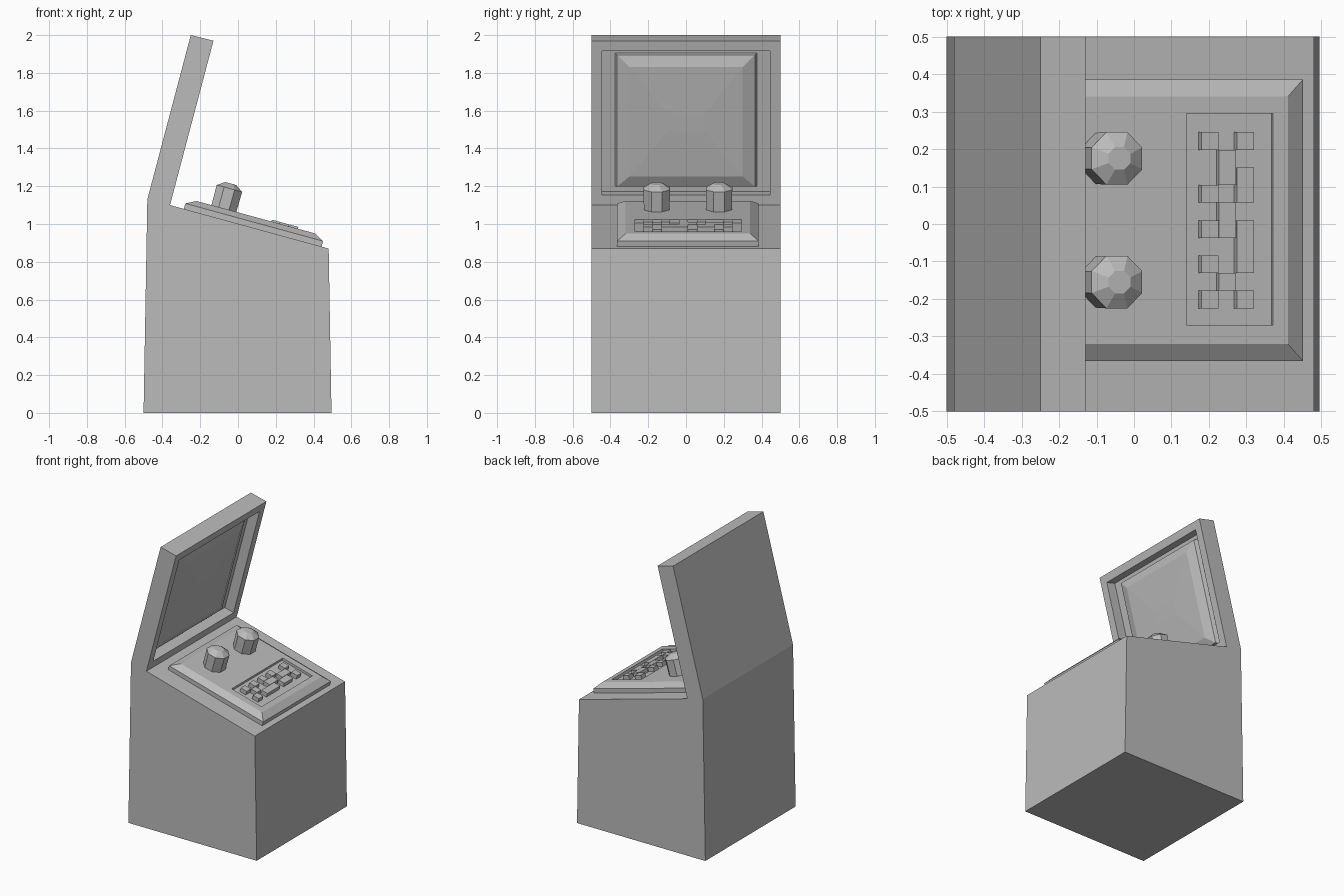
import bpy, bmesh, math
from mathutils import Matrix, Vector

cube = bpy.data.objects.get("Cube")
if cube:
    bpy.data.objects.remove(cube, do_unlink=True)

grey = bpy.data.materials.new("cabinet grey")
grey.use_nodes = True
COLOUR = (0.5, 0.5, 0.5, 1)
grey.diffuse_color = COLOUR
grey.node_tree.nodes["Principled BSDF"].inputs["Base Color"].default_value = COLOUR


def add_object(name, bm):
    mesh = bpy.data.meshes.new(name)
    bmesh.ops.recalc_face_normals(bm, faces=bm.faces)
    bm.to_mesh(mesh)
    bm.free()
    mesh.materials.append(grey)
    obj = bpy.data.objects.new(name, mesh)
    bpy.context.collection.objects.link(obj)
    return obj


def slope_frame(start, end):
    """Frame with X running from start to end in the XZ plane, Z pointing out."""
    a, b = Vector((start[0], 0, start[1])), Vector((end[0], 0, end[1]))
    x = (b - a).normalized()
    y = Vector((0, 1, 0))
    m = Matrix((x, y, x.cross(y))).transposed().to_4x4()
    m.translation = a
    return m


def rect(u0, u1, v0, v1, h):
    return [(u0, v0, h), (u1, v0, h), (u1, v1, h), (u0, v1, h)]


def octagon(u, v, apothem, h):
    r = apothem / math.cos(math.pi / 8)
    angles = [(i + 0.5) * math.pi / 4 for i in range(8)]
    return [(u + r * math.cos(a), v + r * math.sin(a), h) for a in angles]


def loft(bm, rings):
    """Bridge rings of points in order and cap both ends."""
    loops = [[bm.verts.new(p) for p in ring] for ring in rings]
    n = len(loops[0])
    for low, high in zip(loops, loops[1:]):
        for i in range(n):
            j = (i + 1) % n
            bm.faces.new((low[i], low[j], high[j], high[i]))
    bm.faces.new(loops[0][::-1])
    bm.faces.new(loops[-1])


def lofted_part(name, rings, frame):
    bm = bmesh.new()
    loft(bm, rings)
    obj = add_object(name, bm)
    obj.matrix_world = frame
    return obj


# Cabinet: side profile extruded across the width
HINGE, LID_TOP, DECK_FRONT = (-0.36, 1.10), (-0.13, 1.97), (0.48, 0.87)
profile = [(-0.5, 0), (0.495, 0), DECK_FRONT, HINGE, LID_TOP, (-0.25, 2.0), (-0.48, 1.13)]
lid = slope_frame(LID_TOP, HINGE)
deck = slope_frame(HINGE, DECK_FRONT)

bm = bmesh.new()
base = bm.faces.new([bm.verts.new((x, -0.5, z)) for x, z in profile])
side = bmesh.ops.extrude_face_region(bm, geom=[base])
bmesh.ops.translate(bm, vec=(0, 1, 0), verts=[e for e in side["geom"] if isinstance(e, bmesh.types.BMVert)])
bmesh.ops.recalc_face_normals(bm, faces=bm.faces)

# Recess in the inner face of the lid
out = lid.col[2].to_3d()
opening = max(bm.faces, key=lambda f: f.normal.dot(out))
bmesh.ops.inset_region(bm, faces=[opening], thickness=0.078)
walls = bmesh.ops.extrude_discrete_faces(bm, faces=[opening])
bmesh.ops.translate(bm, vec=out * -0.07, verts=walls["faces"][0].verts)
add_object("cabinet", bm)

# Bulging screen inside the recess
lofted_part("screen", [
    rect(0.085, 0.815, -0.375, 0.375, -0.07),
    rect(0.09, 0.81, -0.365, 0.365, -0.045),
    rect(0.15, 0.75, -0.30, 0.30, -0.022),
    rect(0.40, 0.50, -0.10, 0.10, -0.015),
], lid)

# Control panel with a sunken keyboard tray
lofted_part("control_panel", [
    rect(0.076, 0.832, -0.365, 0.385, -0.002),
    rect(0.076, 0.832, -0.365, 0.385, 0.03),
    rect(0.13, 0.783, -0.32, 0.34, 0.058),
    rect(0.503, 0.742, -0.27, 0.295, 0.058),
    rect(0.503, 0.742, -0.27, 0.295, 0.04),
], deck)

# Keys: raised where the pattern has an x, low elsewhere
bm = bmesh.new()
PITCH = 0.047
for col, row_keys in enumerate(("x..x.x.x.x", ".xx.xx..x.", "x.xx.xxx.x")):
    for row, mark in enumerate(row_keys):
        if mark == "x":
            u, v = 0.541 + col * 0.049, 0.245 - row * PITCH
            loft(bm, [rect(u, u + PITCH, v - PITCH, v, h) for h in (0.038, 0.068)])
add_object("keys", bm).matrix_world = deck

# Octagonal knobs with bevelled tops
for name, v in (("left_knob", 0.175), ("right_knob", -0.155)):
    lofted_part(name, [
        octagon(0.28, v, 0.068, 0.05),
        octagon(0.28, v, 0.07, 0.168),
        octagon(0.28, v, 0.03, 0.195),
    ], deck)
